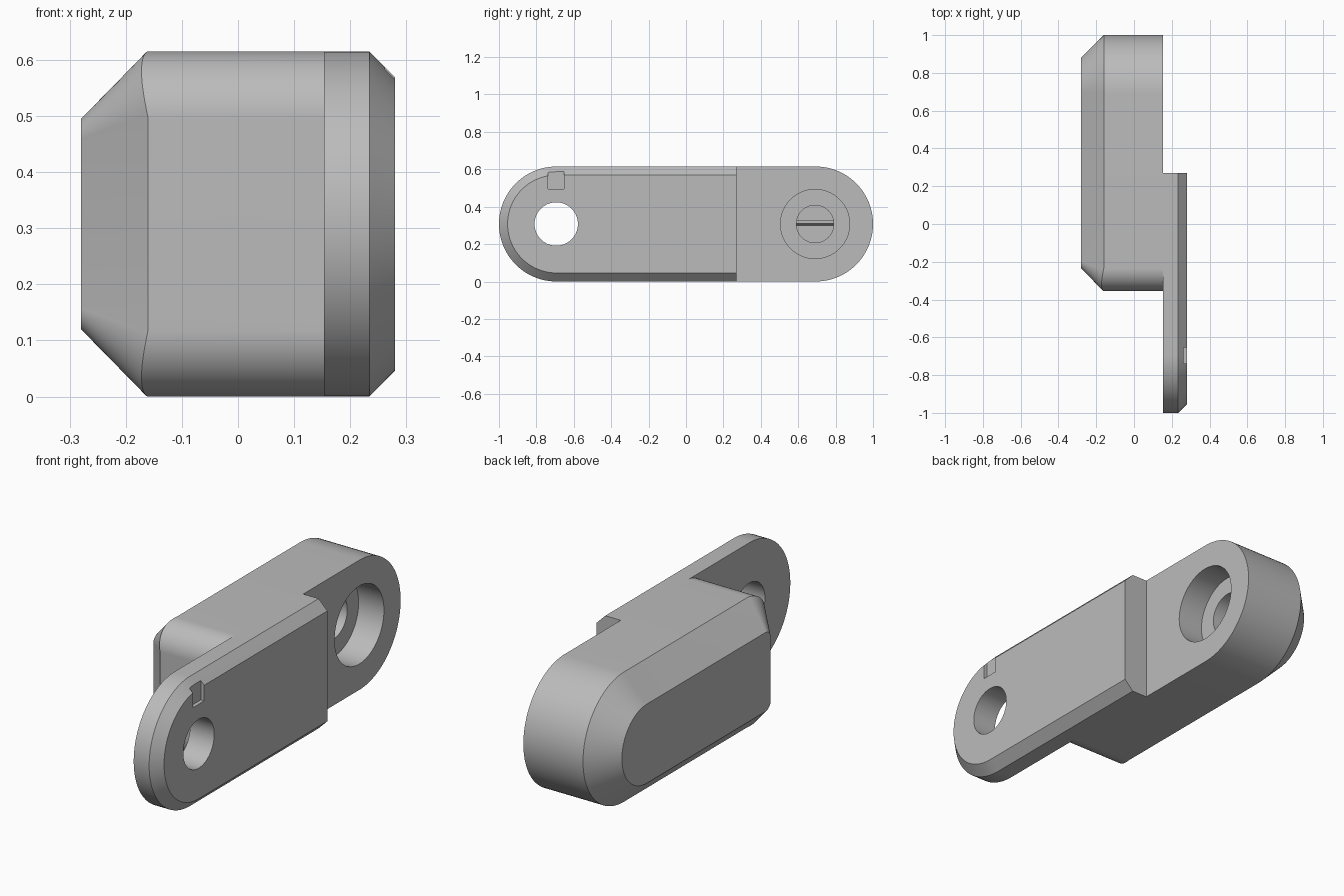
import bpy, bmesh, math
from mathutils import Matrix

cube = bpy.data.objects.get("Cube")
if cube:
    bpy.data.objects.remove(cube, do_unlink=True)

H = 0.615            # overall height
MID = H / 2
PIVOT = 0.69         # distance of both pivots from the centre

grey = bpy.data.materials.new("plain grey")
grey.use_nodes = True
grey.diffuse_color = (0.5, 0.5, 0.5, 1)
grey.node_tree.nodes["Principled BSDF"].inputs["Base Color"].default_value = (0.5, 0.5, 0.5, 1)


def make_object(name, bm):
    bmesh.ops.remove_doubles(bm, verts=bm.verts, dist=1e-5)
    bmesh.ops.recalc_face_normals(bm, faces=bm.faces)
    mesh = bpy.data.meshes.new(name)
    bm.to_mesh(mesh)
    bm.free()
    mesh.materials.append(grey)
    obj = bpy.data.objects.new(name, mesh)
    bpy.context.collection.objects.link(obj)
    return obj


def outline(x, y0, y1, inset, r_front, r_back, bulge=0, n=24):
    """Rounded rectangle in the y-z plane, with a radius for each end."""
    pts = []
    for k, (sy, sz) in enumerate([(1, 1), (-1, 1), (-1, -1), (1, -1)]):
        r = r_back if sy > 0 else r_front
        cy = y1 - r if sy > 0 else y0 + r
        cz = MID + sz * (MID - inset - r)
        for i in range(n + 1):
            t = i / n
            a = (k + t) * math.pi / 2
            dx = bulge * math.sin(math.pi * t) if sy < 0 else 0
            pts.append((x - dx, cy + r * math.cos(a), cz + r * math.sin(a)))
    return pts


def loft(name, rings):
    bm = bmesh.new()
    loops = [[bm.verts.new(p) for p in ring] for ring in rings]
    n = len(loops[0])
    for a, b in zip(loops, loops[1:]):
        for i in range(n):
            j = (i + 1) % n
            bm.faces.new((a[i], a[j], b[j], b[i]))
    bm.faces.new(loops[0])
    bm.faces.new(loops[-1])
    bmesh.ops.dissolve_degenerate(bm, dist=1e-5, edges=bm.edges)
    return make_object(name, bm)


def cylinder_x(name, x0, x1, y, r):
    bm = bmesh.new()
    place = Matrix.Translation(((x0 + x1) / 2, y, MID)) @ Matrix.Rotation(math.pi / 2, 4, "Y")
    bmesh.ops.create_cone(bm, cap_ends=True, segments=72, radius1=r, radius2=r,
                          depth=x1 - x0, matrix=place)
    return make_object(name, bm)


def box(name, lo, hi):
    bm = bmesh.new()
    size = [b - a for a, b in zip(lo, hi)]
    centre = [(a + b) / 2 for a, b in zip(lo, hi)]
    bmesh.ops.create_cube(bm, size=1, matrix=Matrix.Translation(centre) @ Matrix.Diagonal((*size, 1)))
    return make_object(name, bm)


def cut(target, cutter):
    bpy.context.view_layer.objects.active = target
    mod = target.modifiers.new("cut", "BOOLEAN")
    mod.operation, mod.solver, mod.object = "DIFFERENCE", "EXACT", cutter
    bpy.ops.object.modifier_apply(modifier=mod.name)
    bpy.data.objects.remove(cutter, do_unlink=True)


def smooth(obj):
    bpy.ops.object.select_all(action="DESELECT")
    obj.select_set(True)
    bpy.context.view_layer.objects.active = obj
    bpy.ops.object.shade_smooth_by_angle(angle=math.radians(25))


# Housing: long rounded block with a wide chamfer on its outer side
C = 0.12
housing = loft("housing", [
    outline(0.153, -0.355, 1, 0, C, MID),
    outline(-0.16, -0.355, 1, 0, C, MID, bulge=0.012),
    outline(-0.28, -0.355 + C, 1 - C, C, 0.04, MID - C),
])

# Stepped bore in the housing
cut(housing, cylinder_x("bore_cutter", 0.02, 0.3, PIVOT, 0.185))
cut(housing, cylinder_x("inner_bore_cutter", -0.12, 0.1, PIVOT, 0.1))

# Ridge across the bottom of the inner bore
bm = bmesh.new()
profile = [(-0.13, 0.295), (-0.09, 0.31), (-0.09, 0.33), (-0.13, 0.33)]
face = bm.faces.new([bm.verts.new((x, PIVOT - 0.098, z)) for x, z in profile])
ext = bmesh.ops.extrude_face_region(bm, geom=[face])
bmesh.ops.translate(bm, vec=(0, 0.196, 0),
                    verts=[v for v in ext["geom"] if isinstance(v, bmesh.types.BMVert)])
make_object("bore_ridge", bm)

# Cover plate: round at the front, square at the back, chamfered outer rim
E = 0.046
plate = loft("cover_plate", [
    outline(0.153, -1, 0.27, 0, MID, 0),
    outline(0.234, -1, 0.27, 0, MID, 0),
    outline(0.28, -1 + E, 0.27, E, MID - E, 0),
])

# Pivot hole and small locating notch
cut(plate, cylinder_x("hole_cutter", 0, 0.4, -PIVOT - 0.004, 0.116))
cut(plate, box("notch_cutter", (0.262, -0.738, 0.495), (0.35, -0.653, 0.592)))

for part in (housing, plate):
    smooth(part)
